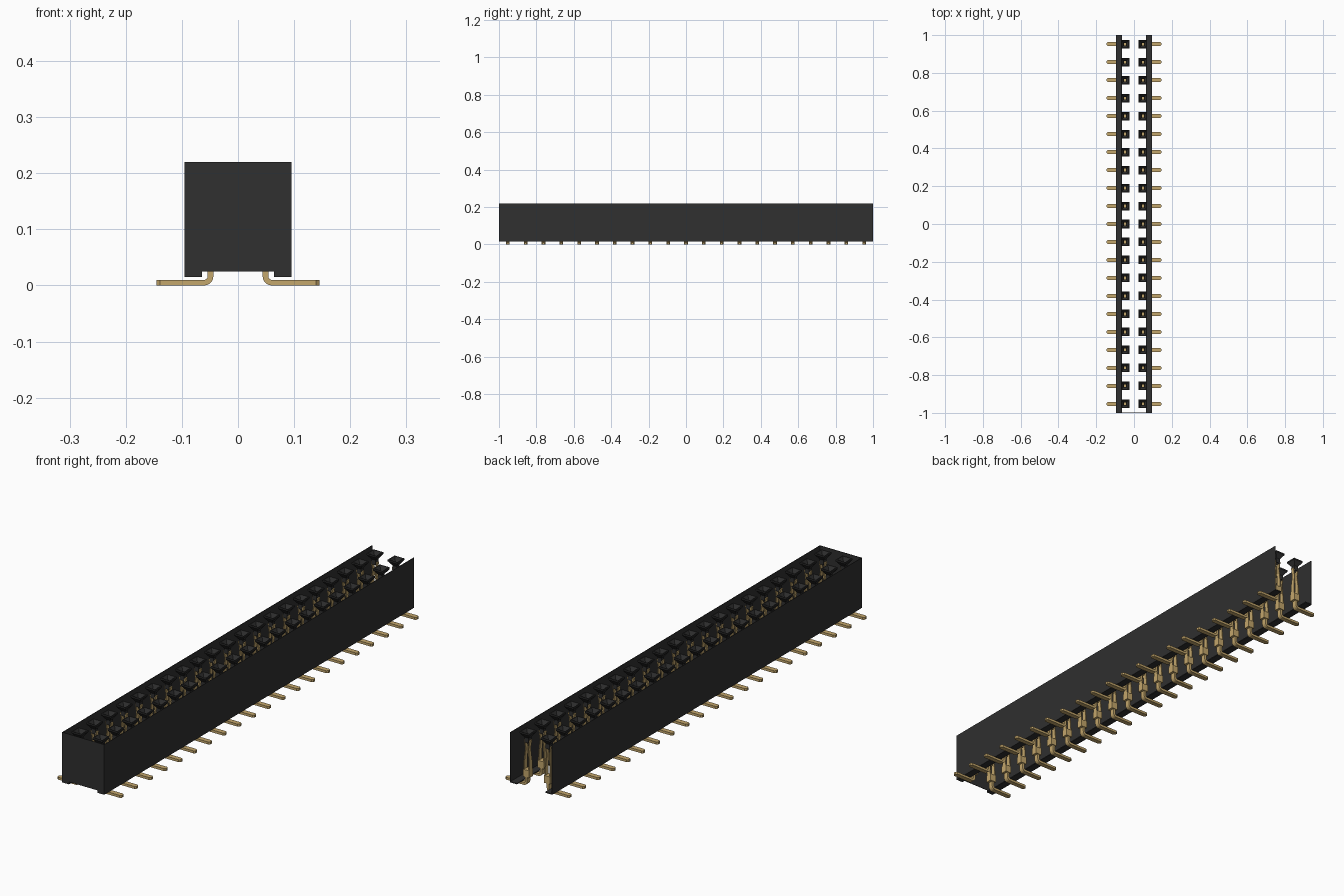
import bpy, bmesh, math
from mathutils import Vector

if "Cube" in bpy.data.objects:
    bpy.data.objects.remove(bpy.data.objects["Cube"], do_unlink=True)

PINS = 21
PITCH = 2 / PINS
FIRST_Y = -1 + PITCH / 2
PIN_X = PITCH / 2
HALF_W = 0.095          # half width of the housing
TOP = 0.22


def material(name, rgb, rough, metal=0.0):
    m = bpy.data.materials.new(name)
    m.use_nodes = True
    m.diffuse_color = (*rgb, 1)
    bsdf = m.node_tree.nodes["Principled BSDF"]
    bsdf.inputs["Base Color"].default_value = (*rgb, 1)
    bsdf.inputs["Roughness"].default_value = rough
    bsdf.inputs["Metallic"].default_value = metal
    return m


black = material("black plastic", (0.029, 0.029, 0.029), 0.6)
gold = material("gold metal", (0.55, 0.385, 0.15), 0.4)


def finish(bm, name, mat, repeat=False, mirror=True):
    """Make an object; repeat it along the row and mirror it across x."""
    bmesh.ops.recalc_face_normals(bm, faces=bm.faces[:])
    me = bpy.data.meshes.new(name)
    bm.to_mesh(me)
    bm.free()
    me.materials.append(mat)
    ob = bpy.data.objects.new(name, me)
    bpy.context.collection.objects.link(ob)
    if repeat:
        arr = ob.modifiers.new("row", 'ARRAY')
        arr.count = PINS
        arr.use_relative_offset = False
        arr.use_constant_offset = True
        arr.constant_offset_displace = (0, PITCH, 0)
    if mirror:
        mir = ob.modifiers.new("mirror", 'MIRROR')
        mir.use_axis = (True, False, False)
        mir.use_mirror_merge = False
    return ob


def prism(bm, outline, y0, y1):
    """Extrude an x-z outline from y0 to y1."""
    f = bm.faces.new([bm.verts.new((x, y0, z)) for x, z in outline])
    ext = bmesh.ops.extrude_face_region(bm, geom=[f])
    moved = [v for v in ext["geom"] if isinstance(v, bmesh.types.BMVert)]
    bmesh.ops.translate(bm, verts=moved, vec=(0, y1 - y0, 0))


def ribbon(bm, path, thick):
    """Flat strip along an x-z path; each point is (x, z, half width in y)."""
    rings = []
    for i, (x, z, w) in enumerate(path):
        a, b = path[max(i - 1, 0)], path[min(i + 1, len(path) - 1)]
        d = Vector((b[0] - a[0], b[1] - a[1])).normalized()
        nx, nz = -d.y * thick / 2, d.x * thick / 2
        rings.append([bm.verts.new(p) for p in (
            (x + nx, FIRST_Y - w, z + nz), (x + nx, FIRST_Y + w, z + nz),
            (x - nx, FIRST_Y + w, z - nz), (x - nx, FIRST_Y - w, z - nz))])
    for r, s in zip(rings, rings[1:]):
        for k in range(4):
            bm.faces.new((r[k], r[(k + 1) % 4], s[(k + 1) % 4], s[k]))
    bm.faces.new(rings[0])
    bm.faces.new(rings[-1][::-1])


# Long side wall, a thin skin with a wider ledge along its bottom edge
bm = bmesh.new()
prism(bm, [(HALF_W, TOP), (HALF_W, 0.015), (0.064, 0.015), (0.064, 0.019),
           (HALF_W - 0.002, 0.019), (HALF_W - 0.002, TOP)], -1, 1)
finish(bm, "side_wall", black)

# Front end plate with a shallow relief between its two feet
bm = bmesh.new()
half = [(HALF_W, TOP), (HALF_W, 0.015), (0.064, 0.015), (0.064, 0.025)]
prism(bm, half + [(-x, z) for x, z in reversed(half)], -1, -0.998)
finish(bm, "front_end_plate", black, mirror=False)

# Lead-in funnels: square flared mouth, short neck, open through the middle
bm = bmesh.new()
rings = []
for h, z in ((0.009, 0.175), (0.009, 0.195), (0.0225, 0.214), (0.0225, TOP),
             (0.019, TOP), (0.007, 0.2), (0.007, 0.175)):
    rings.append([bm.verts.new((PIN_X + sx * h, FIRST_Y + sy * h, z))
                  for sx, sy in ((-1, -1), (1, -1), (1, 1), (-1, 1))])
for r, s in zip(rings, rings[1:] + rings[:1]):
    for k in range(4):
        bm.faces.new((r[k], r[(k + 1) % 4], s[(k + 1) % 4], s[k]))
finish(bm, "lead_in_funnel", black, repeat=True)

# Surface-mount tails: flat foot, round bend, upright stem
bm = bmesh.new()
R = 0.011
cx, cz = 0.049 + R, 0.005 + R
path = [(0.145, 0.005, 0.005), (0.139, 0.005, 0.010), (cx, 0.005, 0.010)]
for i in range(1, 6):
    a = math.radians(-90 - 18 * i)
    path.append((cx + R * math.cos(a), cz + R * math.sin(a), 0.010))
path.append((0.049, 0.06, 0.010))
ribbon(bm, path, 0.010)
finish(bm, "contact_tail", gold, repeat=True)

# Contact base joining the stem to the spring arms
bm = bmesh.new()
prism(bm, [(PIN_X - 0.014, 0.035), (PIN_X + 0.014, 0.035),
           (PIN_X + 0.014, 0.065), (PIN_X - 0.014, 0.065)],
      FIRST_Y - 0.013, FIRST_Y + 0.013)
finish(bm, "contact_base", gold, repeat=True)

# Pair of spring arms that pinch inward and flare again at the tip
bm = bmesh.new()
for s in (-1, 1):
    ribbon(bm, [(PIN_X + s * 0.012, 0.06, 0.010), (PIN_X + s * 0.011, 0.10, 0.009),
                (PIN_X + s * 0.006, 0.15, 0.007), (PIN_X + s * 0.012, 0.185, 0.007)],
           0.004)
finish(bm, "spring_arms", gold, repeat=True)
